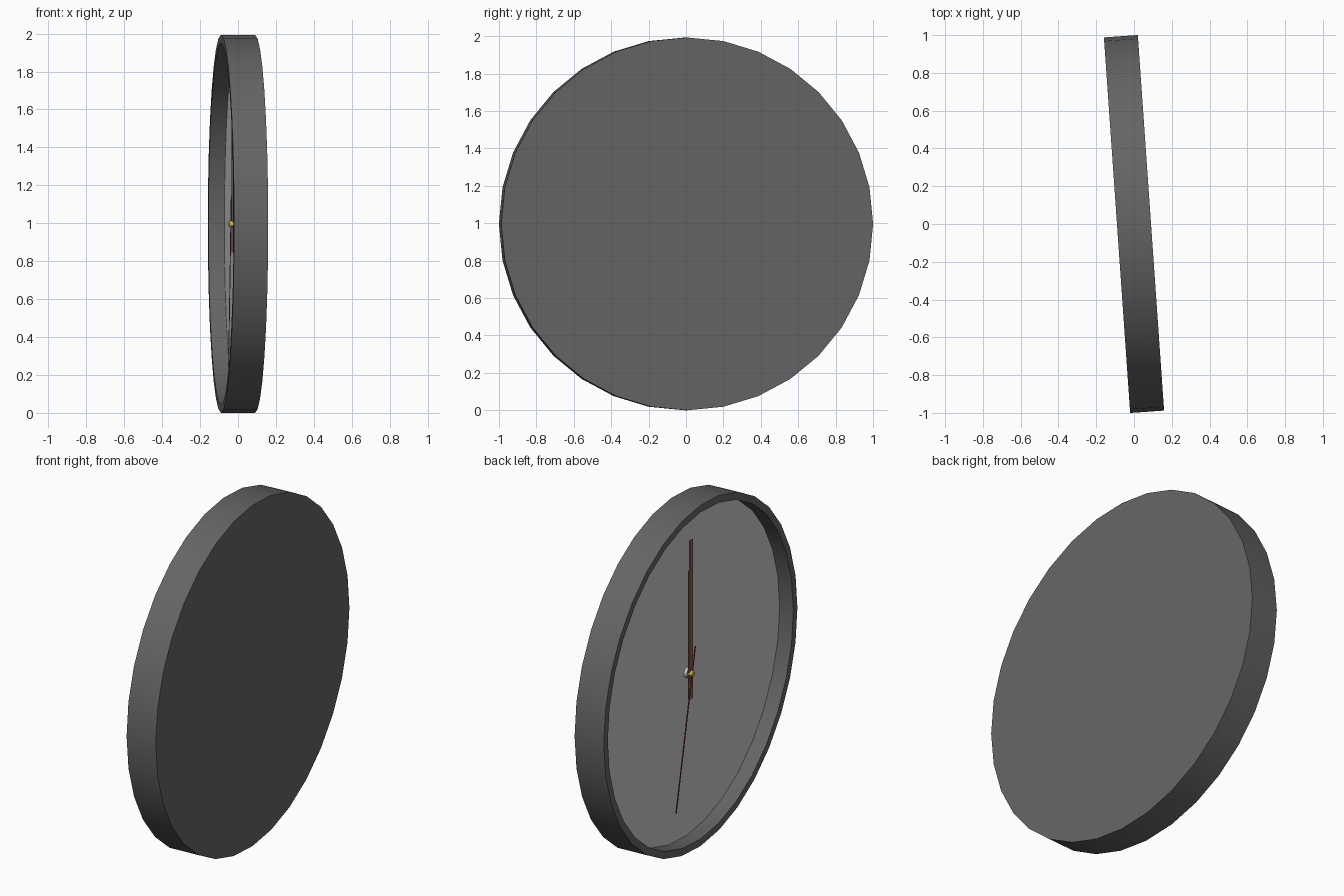
import bpy, math
from mathutils import Matrix

if "Cube" in bpy.data.objects:
    bpy.data.objects.remove(bpy.data.objects["Cube"])

R, RI, HALF = 0.9965, 0.955, 0.09      # outer radius, opening radius, half depth
DIAL_X = -0.005                        # dial plane (clock faces local -x)
PLACE = Matrix.Translation((0, 0, R)) @ Matrix.Rotation(math.radians(4), 4, 'Z')


def colour(name, rgb):
    m = bpy.data.materials.new(name)
    m.diffuse_color = (*rgb, 1)
    m.use_nodes = True
    m.node_tree.nodes["Principled BSDF"].inputs["Base Color"].default_value = m.diffuse_color
    return m


def add(name, verts, faces, mat=None, spin=0.0):
    me = bpy.data.meshes.new(name)
    me.from_pydata(verts, [], faces)
    ob = bpy.data.objects.new(name, me)
    bpy.context.collection.objects.link(ob)
    me.transform(PLACE @ Matrix.Rotation(spin, 4, 'X'))
    if mat:
        me.materials.append(mat)
    bpy.ops.object.select_all(action='DESELECT')
    ob.select_set(True)
    bpy.context.view_layer.objects.active = ob
    bpy.ops.object.mode_set(mode='EDIT')
    bpy.ops.mesh.select_all(action='SELECT')
    bpy.ops.mesh.normals_make_consistent(inside=False)
    bpy.ops.object.mode_set(mode='OBJECT')
    bpy.ops.object.shade_smooth_by_angle(angle=math.radians(30))
    return ob


def lathe(name, profile, n, mat=None):
    """Spin (x, radius) points about the x axis, capping both ends."""
    verts = [(x, r * math.sin(2 * math.pi * i / n), r * math.cos(2 * math.pi * i / n))
             for x, r in profile for i in range(n)]
    faces = [(k * n + i, k * n + (i + 1) % n, (k + 1) * n + (i + 1) % n, (k + 1) * n + i)
             for k in range(len(profile) - 1) for i in range(n)]
    last = (len(profile) - 1) * n
    faces += [tuple(range(n)), tuple(range(last, last + n))]
    return add(name, verts, faces, mat)


def hand(name, x, thick, width, tail, tip, mat, spin=0.0):
    verts = [(a, b, c) for a in (x - thick / 2, x + thick / 2)
             for b in (-width / 2, width / 2) for c in (-tail, tip)]
    faces = [(0, 1, 3, 2), (4, 6, 7, 5), (0, 4, 5, 1), (2, 3, 7, 6), (0, 2, 6, 4), (1, 5, 7, 3)]
    return add(name, verts, faces, mat, spin)


dark = colour("case_dark", (0.13, 0.13, 0.13))
brown = colour("hand_brown", (0.30, 0.13, 0.12))
red = colour("second_red", (0.25, 0.06, 0.05))
brass = colour("brass", (0.70, 0.55, 0.08))

# Cup-shaped case with rim, and the dial lying inside it
lathe("case", [(HALF, R), (-HALF, R), (-HALF, RI), (DIAL_X + 0.01, RI)], 32, dark)
lathe("dial", [(DIAL_X + 0.008, RI), (DIAL_X, RI)], 32)

# Central shaft and cap
lathe("shaft", [(DIAL_X, 0.03), (-0.022, 0.03)], 16)
lathe("cap", [(-0.022, 0.016), (-0.045, 0.016), (-0.05, 0.01)], 16, brass)

# Hands: hour and minute both upright, second hand pointing down
hand("hour_hand", -0.024, 0.004, 0.03, 0.15, 0.60, brown)
hand("minute_hand", -0.031, 0.004, 0.03, 0.15, 0.78, brown)
hand("second_hand", -0.038, 0.004, 0.008, 0.15, 0.77, red, math.pi + math.atan2(0.165, 0.75) * 1)
